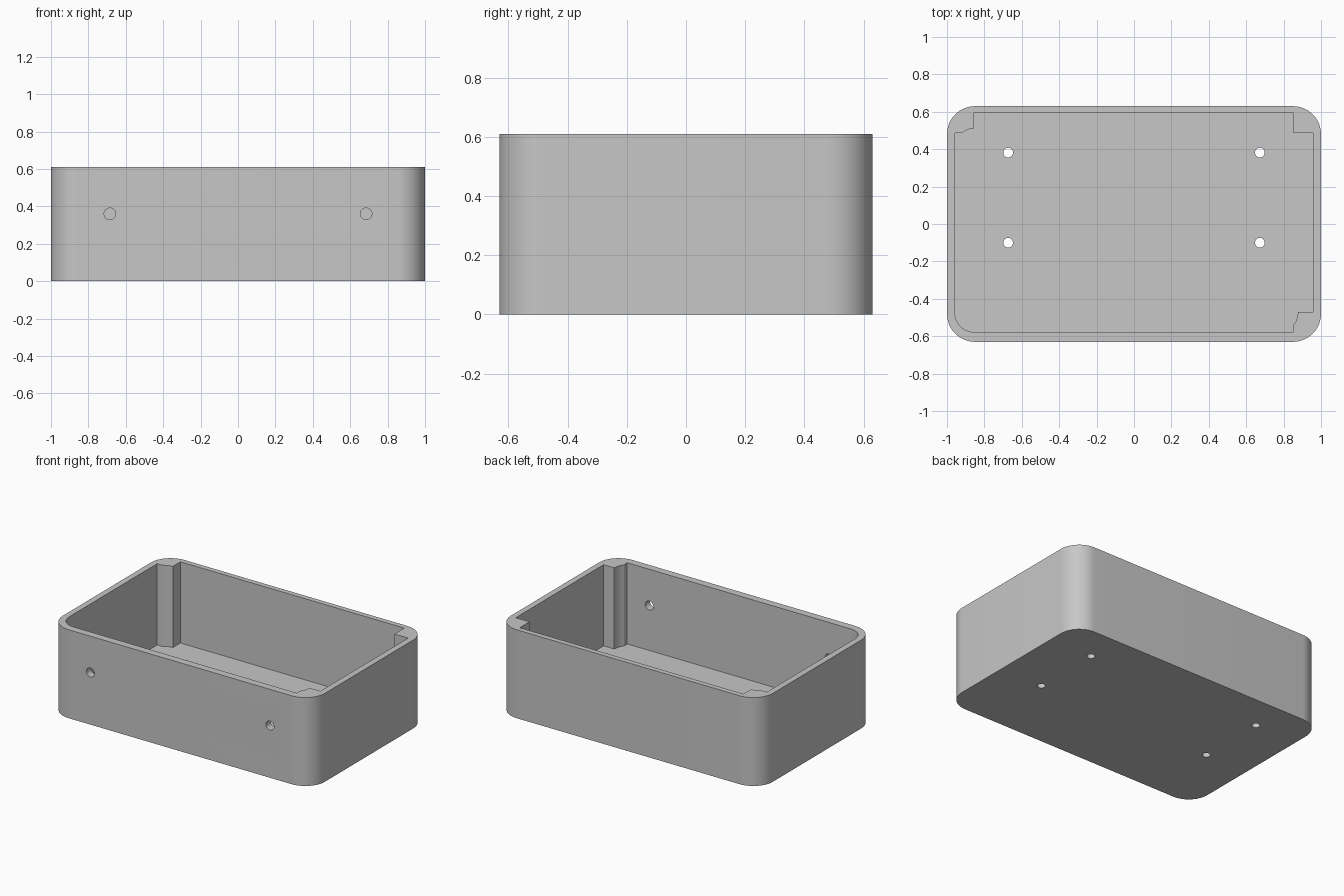
import bpy, bmesh, math

if "Cube" in bpy.data.objects:
    bpy.data.objects.remove(bpy.data.objects["Cube"])

HALF_X, HALF_Y, HEIGHT, FLOOR = 1.0, 0.63, 0.61, 0.05

grey = bpy.data.materials.new("grey plastic")
grey.diffuse_color = (0.57, 0.57, 0.57, 1)
grey.use_nodes = True
grey.node_tree.nodes["Principled BSDF"].inputs["Base Color"].default_value = grey.diffuse_color


def arc(cx, cy, r, start, end, n=16):
    """Points along an arc, angles in degrees."""
    return [(cx + r * math.cos(math.radians(start + (end - start) * i / n)),
             cy + r * math.sin(math.radians(start + (end - start) * i / n)))
            for i in range(n + 1)]


def prism(name, outline, z0, z1):
    """Extrude a counter-clockwise outline between two heights."""
    bm = bmesh.new()
    face = bm.faces.new([bm.verts.new((x, y, z0)) for x, y in outline])
    top = bmesh.ops.extrude_face_region(bm, geom=[face])["geom"]
    bmesh.ops.translate(bm, vec=(0, 0, z1 - z0),
                        verts=[v for v in top if isinstance(v, bmesh.types.BMVert)])
    bmesh.ops.recalc_face_normals(bm, faces=bm.faces)
    mesh = bpy.data.meshes.new(name)
    bm.to_mesh(mesh)
    bm.free()
    ob = bpy.data.objects.new(name, mesh)
    mesh.materials.append(grey)
    bpy.context.collection.objects.link(ob)
    return ob


def drill(x, y, z, r, rotation=(0, 0, 0)):
    """Round cutter for a screw hole."""
    bpy.ops.mesh.primitive_cylinder_add(vertices=32, radius=r, depth=0.2,
                                        location=(x, y, z), rotation=rotation)
    ob = bpy.context.object
    ob.name = "hole_cutter"
    ob.data.materials.append(grey)
    return ob


# Outer body with rounded vertical corners
R = 0.15
cx, cy = HALF_X - R, HALF_Y - R
outer = (arc(cx, cy, R, 0, 90) + arc(-cx, cy, R, 90, 180)
         + arc(-cx, -cy, R, 180, 270) + arc(cx, -cy, R, 270, 360))
case = prism("open_case", outer, 0, HEIGHT)

# Cavity outline: one rounded corner, three corners left solid as posts
XI, Y_BACK, Y_FRONT = 0.958, 0.594, -0.578
inner = arc(-XI + 0.105, Y_FRONT + 0.105, 0.105, 180, 270)          # front left
inner += [(0.853, Y_FRONT), (0.853, -0.54), (0.865, -0.522),        # front right post
          (0.874, -0.497), (0.877, -0.47), (XI, -0.47)]
inner += [(XI, 0.487), (0.853, 0.487), (0.853, Y_BACK)]             # back right post
inner += [(-0.855, Y_BACK), (-0.855, 0.512), (-0.88, 0.508),        # back left post
          (-0.902, 0.498), (-0.92, 0.487), (-XI, 0.487)]
cutters = [prism("cavity_cutter", inner, FLOOR, HEIGHT + 0.2)]

# Screw holes through the floor and the front wall
for side in (-1, 1):
    for y in (0.382, -0.10):
        cutters.append(drill(side * 0.673, y, 0.02, 0.026))
    cutters.append(drill(side * 0.685, -0.61, 0.36, 0.031, (math.pi / 2, 0, 0)))

# Cut everything out of the body
bpy.ops.object.select_all(action='DESELECT')
bpy.context.view_layer.objects.active = case
case.select_set(True)
for cutter in cutters:
    mod = case.modifiers.new("cut", 'BOOLEAN')
    mod.operation = 'DIFFERENCE'
    mod.solver = 'EXACT'
    mod.object = cutter
    bpy.ops.object.modifier_apply(modifier=mod.name)
    bpy.data.objects.remove(cutter)

bpy.ops.object.shade_smooth_by_angle(angle=math.radians(25))
